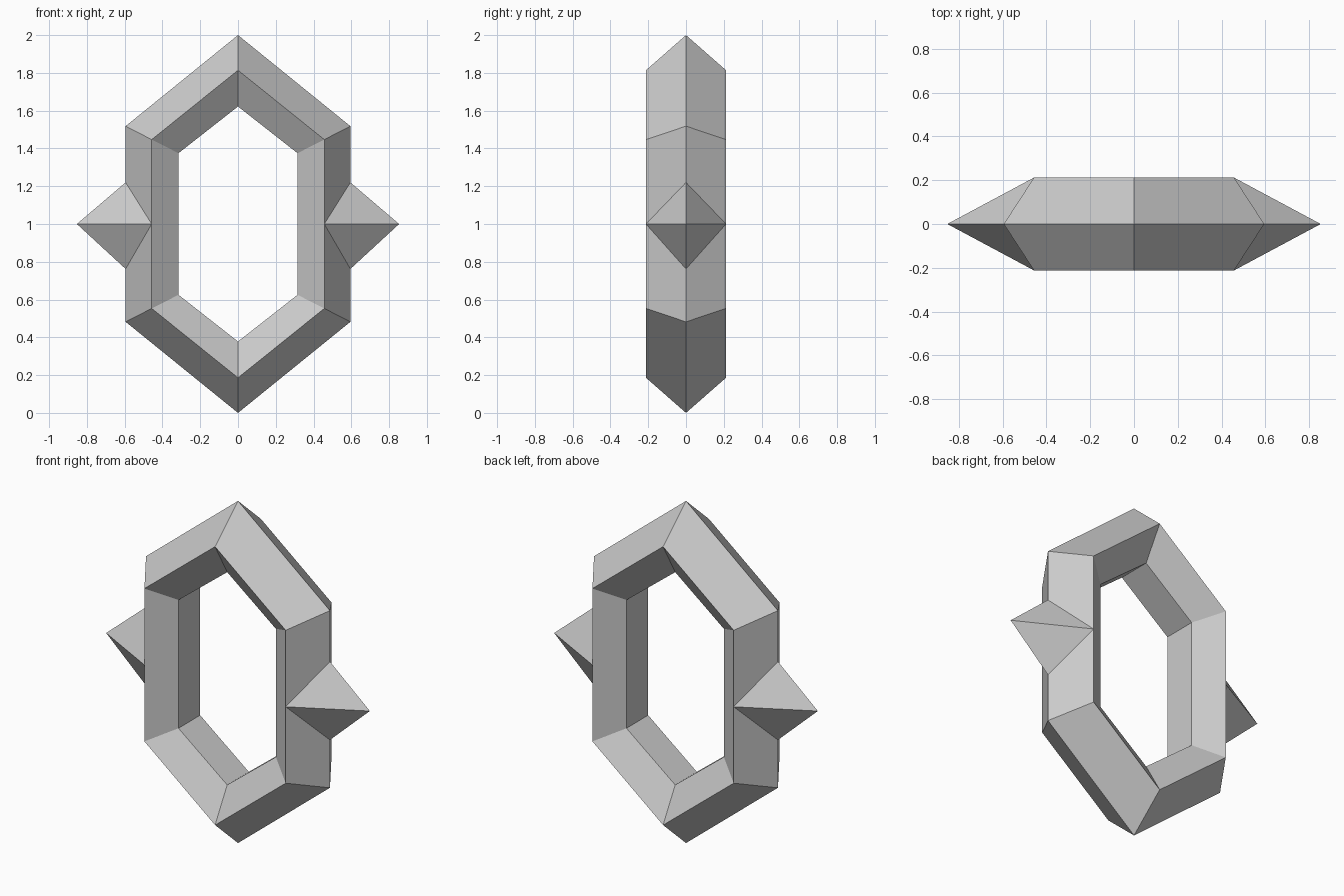
import bpy

if "Cube" in bpy.data.objects:
    bpy.data.objects.remove(bpy.data.objects["Cube"])

def make_object(name, verts, faces):
    mesh = bpy.data.meshes.new(name)
    mesh.from_pydata(verts, [], faces)
    mesh.update()
    obj = bpy.data.objects.new(name, mesh)
    bpy.context.collection.objects.link(obj)
    return obj

CZ = 1.0        # height of the centre
HALF_Y = 0.212  # half depth of the ring
BAND_Y = 0.1    # half depth of the flat inner wall

def hexagon(tip, side, shoulder, y):
    """Upright hexagon loop, clockwise from the top point."""
    pts = [(0, tip), (side, shoulder), (side, -shoulder),
           (0, -tip), (-side, -shoulder), (-side, shoulder)]
    return [(x, y, CZ + z) for x, z in pts]

# Ring: five-sided cross-section (ridge outside, flat band inside)
loops = [hexagon(1.0, 0.595, 0.518, 0),
         hexagon(0.814, 0.457, 0.447, -HALF_Y),
         hexagon(0.622, 0.315, 0.375, -BAND_Y),
         hexagon(0.622, 0.315, 0.375, BAND_Y),
         hexagon(0.814, 0.457, 0.447, HALF_Y)]
verts = [v for loop in loops for v in loop]
faces = []
n = len(loops)
for k in range(n):
    for i in range(6):
        a, b = k * 6, ((k + 1) % n) * 6
        j = (i + 1) % 6
        faces.append((a + i, a + j, b + j, b + i))
make_object("hexagonal_ring", verts, faces)

# Side spikes: four-sided points seated on the outer edge, mirrored
base = [(0.595, 0, CZ + 0.22), (0.457, -HALF_Y, CZ),
        (0.595, 0, CZ - 0.238), (0.457, HALF_Y, CZ)]
spike = make_object("side_spikes", base + [(0.853, 0, CZ)],
                    [(i, (i + 1) % 4, 4) for i in range(4)])
spike.modifiers.new("Mirror", 'MIRROR').use_axis[0] = True
